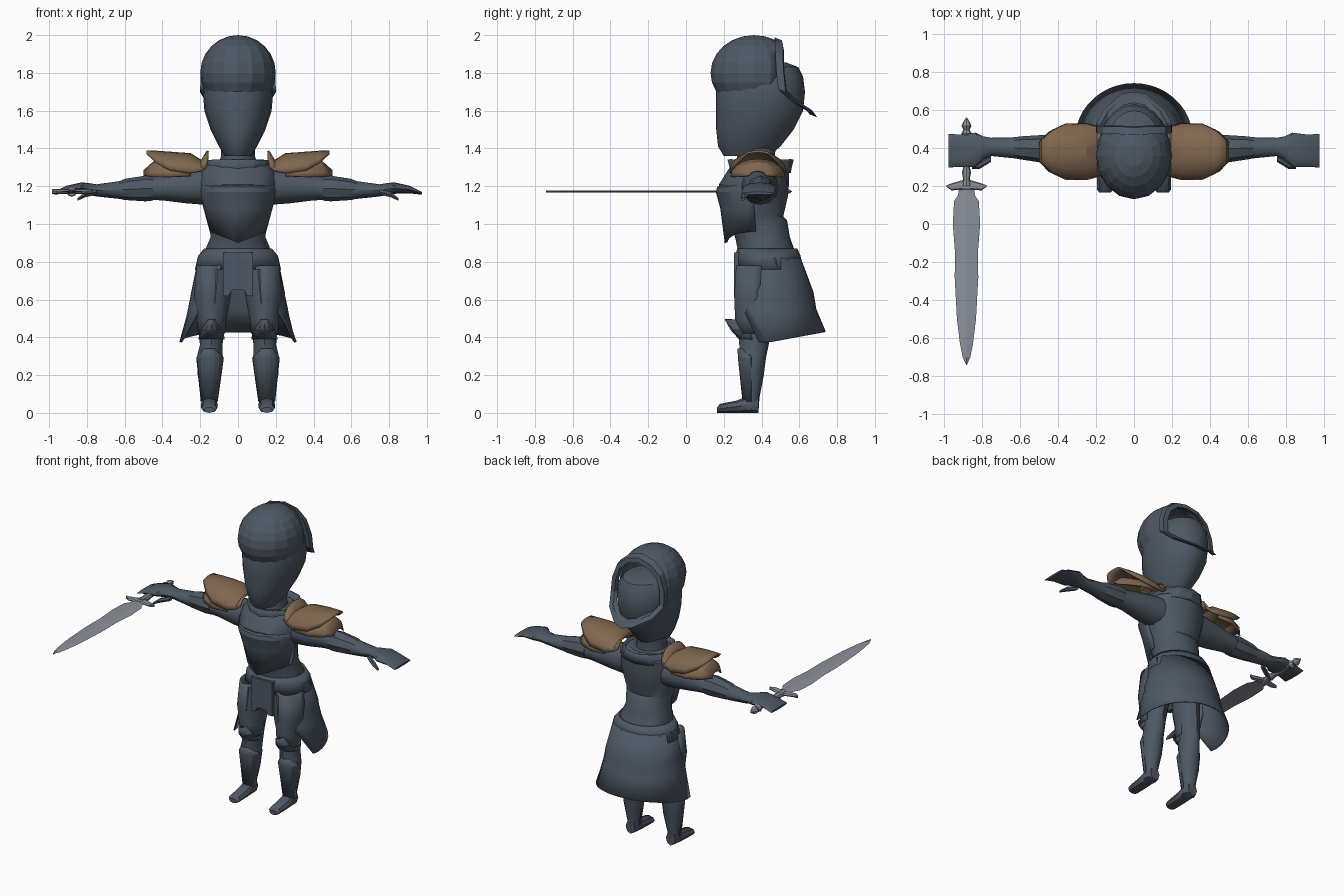
import bpy, bmesh, math
from mathutils import Vector


def material(name, rgb):
    m = bpy.data.materials.new(name)
    m.diffuse_color = (*rgb, 1)
    return m


STEEL = material("dark_steel", (0.075, 0.098, 0.128))
LEATHER = material("brown_leather", (0.215, 0.135, 0.08))
BLADE = material("blade_grey", (0.26, 0.285, 0.33))


def finish(name, bm, mat, angle=35, mirror=False, solid=0):
    bmesh.ops.recalc_face_normals(bm, faces=bm.faces)
    me = bpy.data.meshes.new(name)
    bm.to_mesh(me)
    bm.free()
    me.materials.append(mat)
    if angle:
        me.shade_smooth()
        me.set_sharp_from_angle(angle=math.radians(angle))
    ob = bpy.data.objects.new(name, me)
    bpy.context.collection.objects.link(ob)
    if solid:
        s = ob.modifiers.new("thickness", 'SOLIDIFY')
        s.thickness = solid
        s.offset = -1
    if mirror:
        ob.modifiers.new("mirror", 'MIRROR').use_mirror_merge = False
    return ob


def loft(name, rings, mat=STEEL, axis='z', n=16, arc=None, warp=None, **kw):
    """Skin elliptical rings (position, centre 1, centre 2, radius 1, radius 2
    [, start angle, end angle]) along an axis; an arc leaves an open plate."""
    bm = bmesh.new()
    rows = []
    for t, c1, c2, r1, r2, *own in rings:
        a0, a1 = own or arc or (0, 360)
        count = n + 1 if (own or arc) else n
        row = []
        for i in range(count):
            a = math.radians(a0 + (a1 - a0) * i / n)
            u, v = c1 + r1 * math.cos(a), c2 + r2 * math.sin(a)
            co = Vector({'x': (t, u, v), 'y': (u, t, v), 'z': (u, v, t)}[axis])
            row.append(bm.verts.new(warp(co) if warp else co))
        rows.append(row)
    is_open = len(rows[0]) > n
    for p, q in zip(rows, rows[1:]):
        for i in range(n):
            j = i + 1 if is_open else (i + 1) % n
            bm.faces.new((p[i], p[j], q[j], q[i]))
    if not is_open and not kw.get("solid"):
        bm.faces.new(rows[0])
        bm.faces.new(rows[-1])
    return finish(name, bm, mat, **kw)


# Head: egg shape narrowing to the chin
loft("head", [(1.36, 0, .32, .07, .12), (1.41, 0, .335, .10, .165),
              (1.5, 0, .365, .145, .205), (1.6, 0, .39, .178, .23),
              (1.7, 0, .395, .186, .235), (1.78, 0, .405, .175, .215),
              (1.83, 0, .43, .135, .165), (1.855, 0, .45, .06, .08)], n=20)

# Helmet dome, open at the back
bm = bmesh.new()
bmesh.ops.create_uvsphere(bm, u_segments=16, v_segments=12, radius=1)
for v in bm.verts:
    v.co = Vector((v.co.x * .2, .36 + v.co.y * .23, 1.8 + v.co.z * .2))
bmesh.ops.bisect_plane(bm, geom=bm.verts[:] + bm.edges[:] + bm.faces[:],
                       plane_co=(0, .49, 0), plane_no=(0, 1, 0), clear_outer=True)
finish("helmet_dome", bm, STEEL, angle=12, solid=.015)

# Raised rim that frames the opening and juts out at its lower end
half = [(.085, .495, 1.945), (.15, .495, 1.89), (.182, .50, 1.80), (.185, .51, 1.71),
        (.15, .575, 1.65), (.06, .655, 1.60)]
path = [(0, .49, 1.965)] + half + [(0, .665, 1.585)] + [(-x, y, z) for x, y, z in half[::-1]]
bm = bmesh.new()
mid = Vector((0, .53, 1.76))
rows = []
for p in path:
    p = Vector(p)
    out = (p - mid).normalized() * .016
    back = Vector((0, .02, -.008))
    rows.append([bm.verts.new(p + d) for d in (out - back, out + back, -out + back, -out - back)])
for p, q in zip(rows, rows[1:] + rows[:1]):
    for i in range(4):
        bm.faces.new((p[i], p[(i + 1) % 4], q[(i + 1) % 4], q[i]))
finish("helmet_rim", bm, STEEL, angle=30)

# Neck, collar and torso
loft("neck", [(1.28, 0, .37, .11, .11), (1.36, 0, .37, .09, .10), (1.44, 0, .37, .09, .11)], n=12)
loft("collar", [(1.27, 0, .39, .19, .165), (1.30, 0, .395, .17, .165), (1.34, 0, .395, .165, .175)],
     n=12, solid=.015, angle=25)
loft("torso", [(.70, 0, .39, .17, .10), (.86, 0, .425, .175, .15), (.93, 0, .405, .145, .145),
               (1.02, 0, .38, .155, .155), (1.04, 0, .375, .16, .14), (1.15, 0, .36, .195, .18),
               (1.21, 0, .36, .21, .185), (1.29, 0, .385, .20, .16), (1.33, 0, .385, .14, .12)])


# Breastplate with a pointed lower edge
def pointed(co):
    if co.z < 1.0:
        co.z -= .06 * max(0, 1 - abs(co.x) / .15)
    return co


loft("breastplate", [(.96, 0, .37, .15, .165), (1.08, 0, .36, .182, .178), (1.17, 0, .355, .207, .197),
                     (1.195, 0, .355, .205, .19), (1.23, 0, .37, .195, .16)],
     arc=(180, 360), warp=pointed, solid=.015, angle=25)

# Belt band, front strip and the flared skirt open at the front
loft("belt_band", [(.76, 0, .44, .228, .175), (.83, 0, .435, .212, .172), (.87, 0, .43, .18, .16)],
     n=20, solid=.012, angle=25)
loft("skirt", [(.82, 0, .44, .212, .168, -68, 248), (.64, 0, .455, .248, .22, -58, 238),
               (.55, 0, .455, .265, .235, -40, 220), (.375, 0, .445, .31, .295, -12, 192)],
     n=24, solid=.008,
     warp=lambda c: c + Vector((0, 0, .055 * max(0, (c.y - .44) / .3) if c.z < .5 else 0)))
bm = bmesh.new()
strip = [(-.08, .85), (-.08, .62), (-.05, .62), (-.03, .65), (.03, .65), (.05, .62), (.08, .62), (.08, .85)]
front = [bm.verts.new((x, .255, z)) for x, z in strip]
ext = bmesh.ops.extrude_face_region(bm, geom=[bm.faces.new(front)])
for g in ext["geom"]:
    if isinstance(g, bmesh.types.BMVert):
        g.co.y += .06
finish("front_strip", bm, STEEL, angle=0)

# Thigh plates below the belt
loft("thigh_plates", [(.78, .145, .38, .075, .115), (.62, .15, .37, .085, .115),
                      (.50, .14, .36, .078, .10), (.42, .14, .355, .073, .09)],
     n=10, arc=(170, 370), mirror=True, solid=.01, angle=25)

# Legs, knee guards and feet
loft("legs", [(.76, .105, .38, .09, .11), (.6, .12, .36, .078, .10), (.45, .138, .36, .068, .085),
              (.36, .142, .36, .06, .078), (.31, .148, .355, .066, .072), (.29, .148, .353, .07, .07),
              (.2, .15, .35, .063, .062), (.08, .152, .347, .04, .042), (.02, .152, .34, .042, .045)],
     n=12, mirror=True)
loft("greaves", [(.34, .148, .345, .045, .072), (.29, .148, .345, .073, .07), (.06, .152, .345, .045, .046)],
     n=8, arc=(180, 360), mirror=True, angle=20, solid=.006)
loft("knee_guards", [(.495, .14, .32, .022, .115), (.44, .14, .34, .06, .105), (.39, .14, .35, .07, .07)],
     n=6, arc=(180, 360), mirror=True, angle=20, solid=.01)
loft("feet", [(.165, .152, .015, .03, .015), (.18, .152, .024, .042, .024), (.27, .152, .033, .044, .033),
              (.33, .152, .045, .045, .045), (.385, .152, .045, .035, .045)],
     axis='y', n=8, mirror=True, angle=40)

# Arms running into flat hands, with cuffs and thumbs
loft("arms", [(.15, .39, 1.20, .10, .10), (.28, .39, 1.195, .09, .085), (.40, .395, 1.19, .07, .065),
              (.5, .395, 1.185, .062, .056), (.62, .40, 1.18, .056, .048), (.75, .405, 1.178, .048, .032),
              (.79, .40, 1.185, .06, .032), (.83, .39, 1.19, .09, .03), (.91, .385, 1.182, .085, .02),
              (.975, .385, 1.162, .088, .007)], axis='x', n=12, mirror=True)
loft("elbow_cuffs", [(.45, .395, 1.188, .072, .064), (.49, .395, 1.188, .072, .068),
                     (.60, .40, 1.183, .06, .056), (.63, .40, 1.18, .054, .046)],
     axis='x', n=8, mirror=True, angle=20)
loft("thumbs", [(.75, .345, 1.17, .018, .016), (.81, .31, 1.155, .02, .016), (.85, .30, 1.13, .01, .008)],
     axis='x', n=6, mirror=True)

# Layered shoulder guards sweeping up at the outer end
loft("shoulder_guard_upper", [(.165, .38, 1.30, .125, .09), (.195, .38, 1.28, .135, .06),
                              (.25, .38, 1.27, .15, .105), (.36, .38, 1.285, .148, .098),
                              (.43, .38, 1.32, .115, .068), (.485, .38, 1.37, .065, .02)],
     LEATHER, axis='x', n=10, arc=(0, 180), mirror=True, solid=.012, angle=25)
loft("shoulder_guard_lower", [(.25, .38, 1.255, .145, .09), (.36, .38, 1.25, .145, .095),
                              (.45, .38, 1.25, .105, .08), (.50, .38, 1.255, .05, .03)],
     LEATHER, axis='x', n=10, arc=(0, 180), mirror=True, solid=.012, angle=25)

# Sword held in one hand, lying flat
SX, SZ = -.88, 1.172
loft("sword_blade", [(y, SX, SZ, w, .006) for y, w in
                     ((.18, .04), (.15, .045), (.12, .065), (0, .072), (-.15, .06), (-.28, .062),
                      (-.5, .05), (-.63, .034), (-.70, .02), (-.74, .002))],
     BLADE, axis='y', n=4, angle=0)
loft("sword_guard", [(SX + x, .205 - 1.6 * abs(x) ** 2 + (.012 if abs(x) > .09 else 0), SZ, w, .012)
                     for x, w in ((-.105, .004), (-.08, .018), (-.03, .025), (0, .03),
                                  (.03, .025), (.08, .018), (.105, .004))],
     BLADE, axis='x', n=8)
loft("sword_grip", [(y, SX, SZ, r, r) for y, r in
                    ((.20, .024), (.24, .018), (.27, .024), (.30, .017), (.46, .017), (.475, .028),
                     (.495, .016), (.515, .026), (.53, .02), (.56, .002))],
     BLADE, axis='y', n=8)
